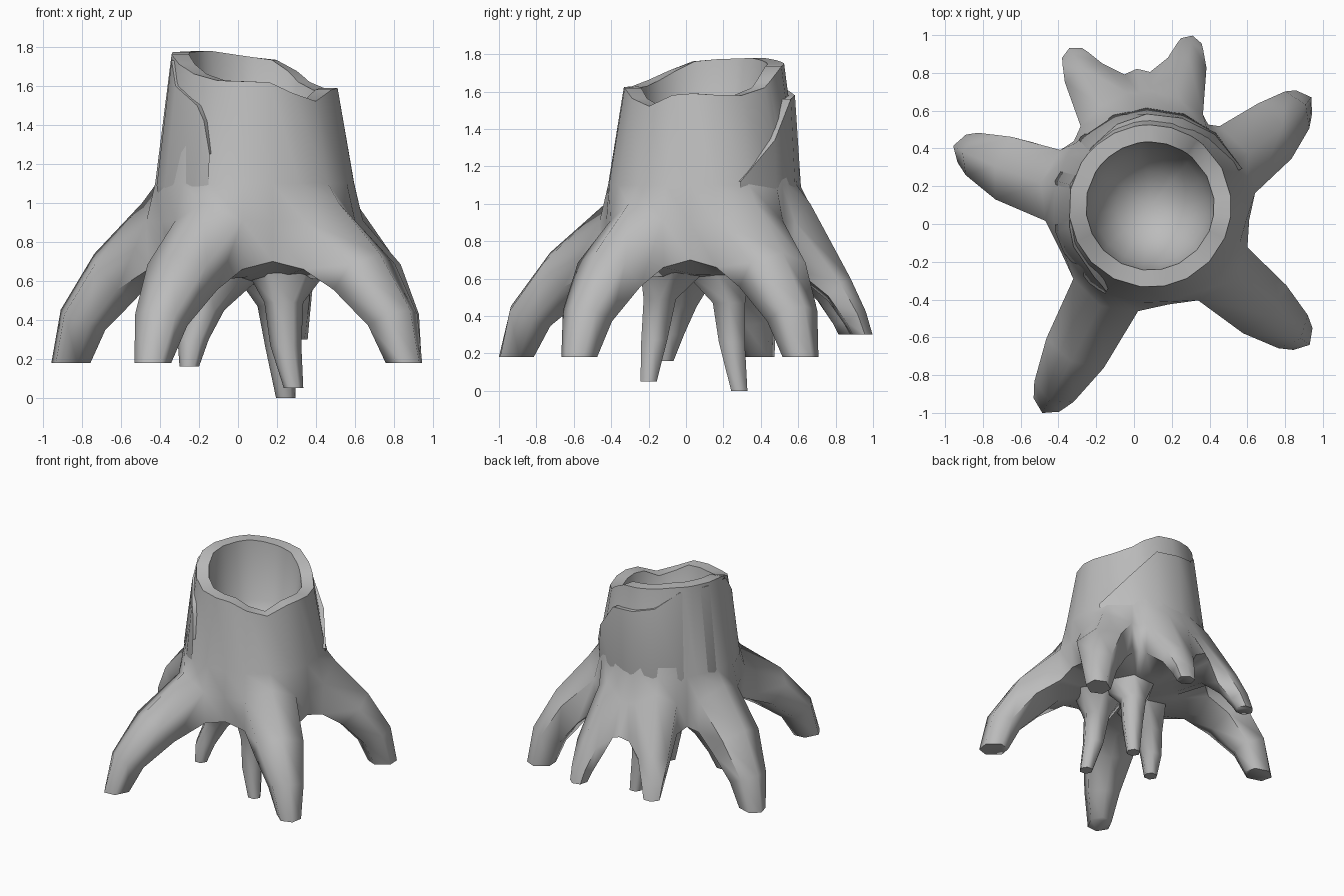
import bpy, bmesh
from math import sin, cos, radians
from mathutils import Vector

if "Cube" in bpy.data.objects:
    bpy.data.objects.remove(bpy.data.objects["Cube"])

bark = bpy.data.materials.new("grey_bark")
bark.use_nodes = True
bark.diffuse_color = (0.5, 0.5, 0.5, 1)
bark.node_tree.nodes["Principled BSDF"].inputs["Base Color"].default_value = (0.5, 0.5, 0.5, 1)

CENTRE = Vector((0.085, 0.095, 0))
RIM = [(0, 1.59), (20, 1.57), (45, 1.6), (70, 1.73), (130, 1.78), (185, 1.77),
       (235, 1.63), (280, 1.62), (313, 1.51), (340, 1.59), (360, 1.59)]
# angle, sideways bend, outer reach, tip height, half spread on the trunk, thickness
ROOTS = [(28, 6, 1.03, 0.18, 21, 1), (75, 1, 0.93, 0.3, 15, 0.62), (116, 1, 0.94, 0.3, 15, 0.65),
         (168, -5, 1.09, 0.18, 20, 1), (243.5, -1, 1.235, 0.18, 20, 1), (317, 2, 1.12, 0.18, 20, 1)]


def lerp_table(table, a):
    for (a0, v0), (a1, v1) in zip(table, table[1:]):
        if a0 <= a <= a1:
            return v0 + (v1 - v0) * (a - a0) / (a1 - a0)
    return table[-1][1]


def polar(a, r, z):
    return CENTRE + Vector((r * cos(radians(a)), r * sin(radians(a)), z))


def finish(name, bm, angle=65):
    bmesh.ops.recalc_face_normals(bm, faces=bm.faces)
    mesh = bpy.data.meshes.new(name)
    bm.to_mesh(mesh)
    bm.free()
    mesh.materials.append(bark)
    obj = bpy.data.objects.new(name, mesh)
    bpy.context.collection.objects.link(obj)
    bpy.ops.object.select_all(action='DESELECT')
    obj.select_set(True)
    bpy.context.view_layer.objects.active = obj
    bpy.ops.object.shade_smooth_by_angle(angle=radians(angle))


def bridge(bm, a, b):
    n = len(a)
    for i in range(n):
        j = (i + 1) % n
        bm.faces.new((a[i], a[j], b[j], b[i]))


# Trunk columns: side, middle, side of each root, then the valley to the next one
cols = []
for i, (a, _, _, _, w, _) in enumerate(ROOTS):
    nxt = ROOTS[(i + 1) % len(ROOTS)]
    end = nxt[0] - nxt[4] + (360 if i == len(ROOTS) - 1 else 0)
    webbed = i == 1
    before = "web_side" if i == 2 else "side"
    after = "web_side" if webbed else "side"
    cols += [(a - w, before), (a, "root"), (a + w, after),
             ((a + w + end) / 2, "web" if webbed else "valley")]

TOP = {"side": (0.56, 0.91), "root": (0.59, 1.0), "valley": (0.53, 0.9),
       "web": (0.6, 0.9), "web_side": (0.61, 0.91)}
LOW = {"side": (0.55, 0.66), "root": (0.54, 0.6), "valley": (0.52, 0.7),
       "web": (0.73, 0.68), "web_side": (0.71, 0.65)}


def column_ring(bm, fn):
    return [bm.verts.new(polar(a, *fn(a, kind))) for a, kind in cols]


# Hollow stump: cavity, rim, trunk wall and underside
bm = bmesh.new()
rim = lambda a: lerp_table(RIM, a % 360)
rings = [column_ring(bm, fn) for fn in (
    lambda a, k: (0.18, 1.14),
    lambda a, k: (0.3, 1.32),
    lambda a, k: (0.34, rim(a)),
    lambda a, k: (0.43, rim(a)),
    lambda a, k: (0.515, 1.1),
    lambda a, k: TOP[k],
    lambda a, k: LOW[k],
    lambda a, k: (0.3, 0.62))]
n = len(cols)
for level, (up, down) in enumerate(zip(rings, rings[1:])):
    for i in range(n):
        if level == 5 and i % 4 < 2:
            continue        # openings where the roots grow out
        j = (i + 1) % n
        bm.faces.new((up[i], up[j], down[j], down[i]))
for ring, z in ((rings[0], 1.07), (rings[-1], 0.58)):
    pole = bm.verts.new(CENTRE + Vector((0, 0, z)))
    for i in range(n):
        bm.faces.new((ring[i], ring[(i + 1) % n], pole))

# Spreading roots, grown from the openings as six-sided tapering sections
SECTION = [(-0.9, 0.55), (0, 1), (0.9, 0.55), (0.9, -0.55), (0, -1), (-0.9, -0.55)]
# along the root, drop, tilt, half width, half height
THICK = [(0.5, 1, 42, 0.19, 0.16), (0.86, 0.5, 66, 0.13, 0.13), (1, 0, 90, 0.085, 0.105)]
THIN = [(0.5, 0.75, 45, 0.19, 0.14), (0.86, 0.28, 60, 0.13, 0.11), (1, 0, 90, 0.1, 0.1)]
for k, (a, bend, reach, tip, w, t) in enumerate(ROOTS):
    top, low, s = rings[5], rings[6], 4 * k
    loop = [top[s], top[s + 1], top[s + 2], low[s + 2], low[s + 1], low[s]]
    stages, start = (THICK, 0.5) if t == 1 else (THIN, 0.63)
    tip_r = reach - stages[-1][-1] * t
    for f, drop, tilt, wide, high in stages:
        turn = radians(a + bend * f)
        out = Vector((cos(turn), sin(turn), 0))
        side = Vector((-out.y, out.x, 0))
        up = out * sin(radians(tilt)) + Vector((0, 0, cos(radians(tilt))))
        z = tip + drop * (0.62 - tip)
        mid = CENTRE + out * (start + f * (tip_r - start)) + Vector((0, 0, z))
        new = [bm.verts.new(mid + side * x * wide * t + up * y * high * t) for x, y in SECTION]
        bridge(bm, loop, new)
        loop = new
    bm.faces.new(loop)
finish("hollow_stump", bm)

# Loose outer layer of bark wrapped round the back: angle, top height, lift
LAYER = [(22, 1.12, 0.015), (48, 1.34, 0.03), (70, 1.56, 0.045), (92, 1.58, 0.04),
         (112, 1.62, 0.025), (135, 1.74, 0.014), (165, 1.75, 0.014), (195, 1.73, 0.014),
         (208, 1.6, 0.014), (232, 1.5, 0.02), (238, 1.42, 0.02), (243, 1.25, 0.015)]
bm = bmesh.new()
rows = []
for a, z, lift in LAYER:
    wall = 0.515 - 0.14 * (z - 1.1)
    rows.append([bm.verts.new(polar(a, r, h)) for r, h in (
        (wall - 0.02, z), (wall + lift, z), (0.52, 1.09), (0.5, 0.98))])
for p, q in zip(rows, rows[1:]):
    for i in range(3):
        bm.faces.new((p[i], p[i + 1], q[i + 1], q[i]))
finish("bark_layer", bm)

# Small roots hanging under the stump
HANGING = {
    "hanging_root_back": [(0.18, 0.16, 0.64), (0.2, 0.23, 0.47), (0.22, 0.245, 0.26), (0.245, 0.285, 0)],
    "hanging_root_front": [(0.25, -0.07, 0.64), (0.235, -0.14, 0.49), (0.245, -0.17, 0.27), (0.285, -0.2, 0.05)],
    "hanging_root_right": [(-0.06, 0, 0.64), (-0.17, -0.03, 0.45), (-0.23, -0.08, 0.3), (-0.25, -0.11, 0.16)],
}
for name, path in HANGING.items():
    bm = bmesh.new()
    loop = None
    for p, r in zip(path, (0.2, 0.1, 0.08, 0.05)):
        new = [bm.verts.new(Vector(p) + Vector((r * cos(radians(60 * i)), r * sin(radians(60 * i)), 0)))
               for i in range(6)]
        if loop:
            bridge(bm, loop, new)
        loop = new
    bm.faces.new(loop)
    finish(name, bm)
